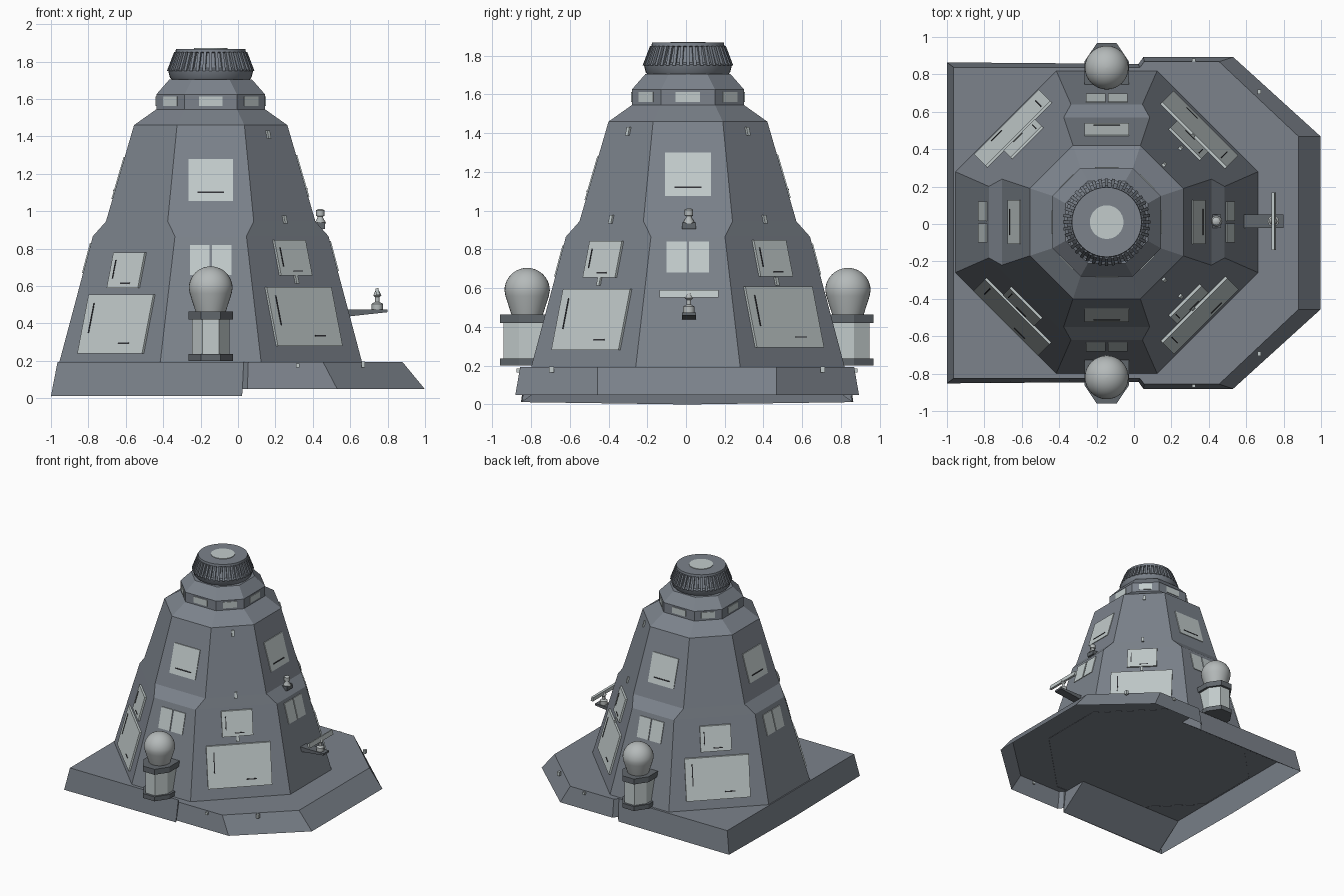
import bpy, bmesh, math
from math import pi, cos, sin, radians, sqrt
from mathutils import Matrix, Vector

if "Cube" in bpy.data.objects:
    bpy.data.objects.remove(bpy.data.objects["Cube"])

CX, CY = -0.146, 0.01          # axis of the tower


def mat(name, r, g, b):
    m = bpy.data.materials.new(name)
    m.diffuse_color = (r, g, b, 1)
    m.use_nodes = True
    m.node_tree.nodes["Principled BSDF"].inputs["Base Color"].default_value = m.diffuse_color
    return m


HULL = mat("blue_grey_hull", .20, .225, .26)
PANEL = mat("pale_panel", .54, .60, .60)
DOME = mat("dome_grey", .46, .49, .49)
TRIM = mat("dark_trim", .12, .135, .15)
SLIT = mat("slit_black", .03, .03, .035)


def make(name, bm, material, smooth=False, fix=True):
    if fix:
        bmesh.ops.recalc_face_normals(bm, faces=bm.faces)
    me = bpy.data.meshes.new(name)
    bm.to_mesh(me)
    bm.free()
    ob = bpy.data.objects.new(name, me)
    bpy.context.collection.objects.link(ob)
    me.materials.append(material)
    if smooth:
        bpy.context.view_layer.objects.active = ob
        ob.select_set(True)
        bpy.ops.object.shade_smooth_by_angle(angle=radians(35))
        ob.select_set(False)
    return ob


def loft(bm, rings, cap_start=True, cap_end=True):
    """Skin a list of equal-length rings of points."""
    vs = [[bm.verts.new(p) for p in r] for r in rings]
    n = len(vs[0])
    for a, b in zip(vs, vs[1:]):
        for i in range(n):
            j = (i + 1) % n
            bm.faces.new((a[i], a[j], b[j], b[i]))
    if cap_start:
        bm.faces.new(vs[0][::-1])
    if cap_end:
        bm.faces.new(vs[-1])


def octagon(a, w, z):
    """Octagon with flat distance a and half flat width w."""
    pts = [(a, -w), (a, w), (w, a), (-w, a), (-a, w), (-a, -w), (-w, -a), (w, -a)]
    return [(CX + x, CY + y, z) for x, y in pts]


def circle(r, z, n=32, x=CX, y=CY):
    return [(x + r * cos(2 * pi * i / n), y + r * sin(2 * pi * i / n), z) for i in range(n)]


def lathe(bm, prof, n=32, x=CX, y=CY):
    loft(bm, [circle(r, z, n, x, y) for r, z in prof])


def box(bm, x0, x1, y0, y1, z0, z1):
    loft(bm, [[(x0, y0, z), (x1, y0, z), (x1, y1, z), (x0, y1, z)] for z in (z0, z1)])


# main tower: flat diagonals, stepped cardinal sides
PROFILE = [(.81, .27, .19), (.63, .191, .866), (.56, .23, .945), (.41, .18, 1.46),
           (.29, .14, 1.545), (.29, .14, 1.625), (.22, .10, 1.705)]
bm = bmesh.new()
loft(bm, [octagon(*p) for p in PROFILE], cap_start=False)
make("tower_hull", bm, HULL)


def reach(az, z):
    """Distance from axis to the hull face looking along az degrees."""
    for (a0, w0, z0), (a1, w1, z1) in zip(PROFILE, PROFILE[1:]):
        if z0 <= z <= z1:
            f = (z - z0) / (z1 - z0)
            a, w = a0 + f * (a1 - a0), w0 + f * (w1 - w0)
            return a if az % 90 == 0 else (a + w) / sqrt(2)


def plate(bm, az, t0, t1, z0, z1, thick):
    """Thin slab lying on a hull face, t runs to the right when facing it."""
    n = Vector((cos(radians(az)), sin(radians(az)), 0))
    t = Vector((-n.y, n.x, 0))
    c = Vector((CX, CY, 0))
    rings = []
    for z in (z0, z1):
        d, up = reach(az, z), Vector((0, 0, z))
        rings.append([c + up + n * (d + o) + t * s
                      for s, o in ((t0, -.01), (t1, -.01), (t1, thick), (t0, thick))])
    loft(bm, rings)


panels, slits, windows, lamps = (bmesh.new() for _ in range(4))
# cardinal sides: upper hatch, double lower hatch
for az, dz in ((0, .02), (90, .01), (180, .01), (270, 0)):
    plate(panels, az, -.118, .118, 1.055 + dz, 1.28 + dz, .006)
    plate(panels, az, -.11, -.006, .66 + dz, .82 + dz, .006)
    plate(panels, az, .006, .11, .66 + dz, .82 + dz, .006)
    plate(slits, az, -.07, .07, 1.097 + dz, 1.105 + dz, .009)
# diagonal sides: large and small access panels
for az, z0, s0 in ((225, .24, .59), (315, .28, .655), (45, .295, .66), (135, .265, .62)):
    plate(panels, az, -.245, .245, z0, z0 + .315, .014)
    plate(panels, az, -.118, .118, s0, s0 + .19, .014)
    plate(slits, az, -.193, -.186, z0 + .11, z0 + .27, .017)
    plate(slits, az, .05, .13, z0 + .05, z0 + .057, .017)
    plate(slits, az, -.09, -.084, s0 + .05, s0 + .15, .017)
    plate(slits, az, -.02, .05, s0 + .022, s0 + .028, .017)
# cabin windows all round
for az in range(0, 360, 45):
    h = .063 if az % 90 == 0 else .053
    plate(windows, az, -h, h, 1.562, 1.613, .005)
# marker lamps on the two right-hand diagonals
for az in (45, 315):
    for z in (1.41, .955, .635):
        plate(lamps, az, -.01, .01, z - .022, z + .022, .012)
make("access_panels", panels, PANEL)
make("panel_slits", slits, SLIT)
make("cabin_windows", windows, PANEL)

# ribbed cap on top
bm = bmesh.new()
lathe(bm, [(.205, 1.70), (.218, 1.715), (.228, 1.755), (.212, 1.765), (.18, 1.845),
           (.188, 1.85), (.186, 1.868)], 40)
make("cap", bm, HULL, True)
bm = bmesh.new()
for i in range(40):
    rib = bmesh.new()
    loft(rib, [[(r - .03, -.008, z), (r, -.008, z), (r, .008, z), (r - .03, .008, z)]
               for r, z in ((.234, 1.75), (.196, 1.85))])
    bmesh.ops.transform(rib, verts=rib.verts, matrix=Matrix.Translation((CX, CY, 0))
                        @ Matrix.Rotation(2 * pi * i / 40, 4, 'Z'))
    tmp = bpy.data.meshes.new("rib")
    rib.to_mesh(tmp)
    rib.free()
    bm.from_mesh(tmp)
    bpy.data.meshes.remove(tmp)
make("cap_ribs", bm, HULL)
bm = bmesh.new()
lathe(bm, [(.09, 1.86), (.09, 1.872)])
make("cap_disc", bm, PANEL)

# base skirt: open underneath, square to the left, faceted to the right
half_low = [(-1, 0, 0), (-1, .858, .012), (.022, .85, .012), (.024, .85, .05),
            (.05, .887, .05), (.53, .887, .05), (.998, .462, .05)]
half_top = [(-.965, 0), (-.965, .832), (.03, .832), (.032, .832), (.055, .862),
            (.455, .862), (.88, .462)]
SY = .006
low = [(x, y + SY, z) for x, y, z in half_low]
low += [(x, -y + SY, z) for x, y, z in half_low[:0:-1]]
top = [(x, y + SY, .193) for x, y in half_top]
top += [(x, -y + SY, .193) for x, y in half_top[:0:-1]]
bm = bmesh.new()
loft(bm, [low[::-1], top[::-1]], cap_start=False)
make("base_skirt", bm, HULL)

# inner wedges beneath the left half of the skirt
bm = bmesh.new()
for s in (-1, 1):
    loft(bm, [[(x, s * .85 + SY, .014), (x, s * .826 + SY, .19), (x, s * .61 + SY, .19)]
              for x in (-.965, .02)])
make("skirt_braces", bm, HULL)

# small lamps on the skirt
for s in (-1, 1):
    box(lamps, .31, .33, SY + s * .868 - .012, SY + s * .868 + .012, .165, .185)
    box(lamps, .66, .68, SY + s * .70 - .012, SY + s * .70 + .012, .165, .197)
make("marker_lamps", lamps, PANEL)


# dome turrets front and back
def turret_ring(s, z, grow):
    h = .10 + grow
    pts = [(-h, .71), (h, .71), (h, .865), (.045 + grow * .4, .945 + grow),
           (-.045 - grow * .4, .945 + grow), (-h, .865)]
    return [(CX + x, s * y + .003, z) for x, y in pts]


for s, side in ((-1, "front"), (1, "back")):
    bm = bmesh.new()
    loft(bm, [turret_ring(s, z, 0) for z in (.23, .43)])
    make(side + "_turret_body", bm, PANEL)
    bm = bmesh.new()
    for z0, z1 in ((.20, .237), (.42, .465)):
        loft(bm, [turret_ring(s, z, .019) for z in (z0, z1)])
    make(side + "_turret_flanges", bm, TRIM)
    bm = bmesh.new()
    prof = [(.08, .46), (.112, .56)]
    prof += [(.117 * cos(a), .588 + .117 * sin(a)) for a in [i * pi / 20 for i in range(10)]]
    lathe(bm, prof + [(.002, .705)], 32, CX, .008 + s * .828)
    make(side + "_turret_dome", bm, DOME, True)

# right side: lower shelf with a scanner bar
YS = .015
bm = bmesh.new()
loft(bm, [[(.57, y, .435), (.80, y, .46), (.80, y, .475), (.57, y, .475)]
          for y in (YS - .036, YS + .036)])
box(bm, .39, .465, YS - .036, YS + .036, .905, .94)
make("sensor_shelves", bm, TRIM)
bm = bmesh.new()
lathe(bm, [(.03, .47), (.03, .505), (.012, .515), (.012, .54), (.022, .55), (.01, .575)],
      12, .745, YS)
lathe(bm, [(.032, .935), (.015, .965), (.015, .972), (.022, .975), (.022, 1.005), (.01, 1.012)],
      12, .44, YS)
make("sensor_posts", bm, DOME, True)
bm = bmesh.new()
loft(bm, [[(.738, y, .553), (.758, y, .553), (.75, y, .59), (.735, y, .585)]
          for y in (YS - .153, YS + .153)])
make("scanner_bar", bm, PANEL)
